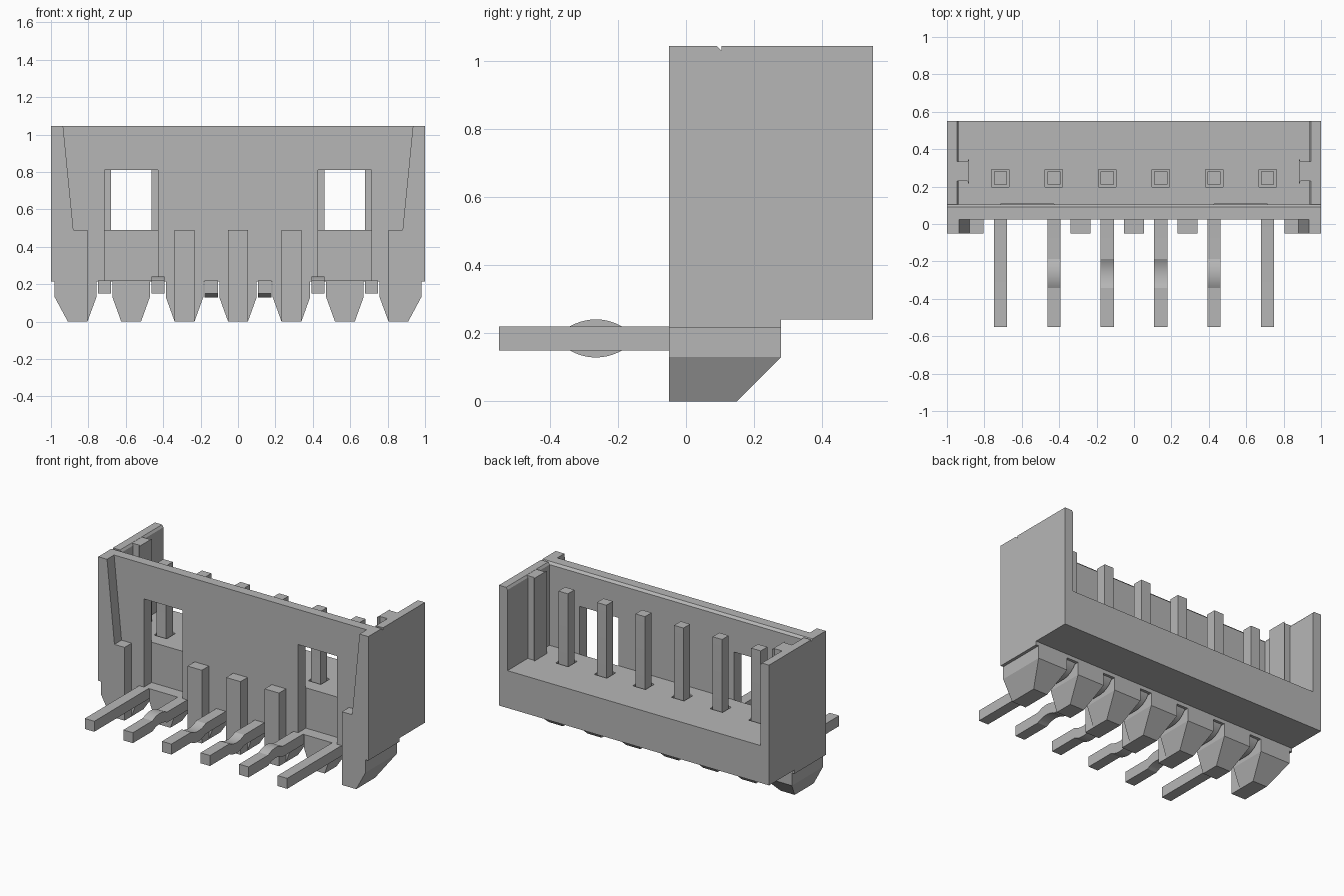
import bpy, bmesh, math
from mathutils import Vector

if "Cube" in bpy.data.objects:
    bpy.data.objects.remove(bpy.data.objects["Cube"])

grey = bpy.data.materials.new("light_grey")
grey.use_nodes = True
COLOR = (0.47, 0.47, 0.47, 1)
grey.diffuse_color = COLOR
grey.node_tree.nodes["Principled BSDF"].inputs["Base Color"].default_value = COLOR


def finish(name, bm):
    bmesh.ops.recalc_face_normals(bm, faces=bm.faces)
    me = bpy.data.meshes.new(name)
    bm.to_mesh(me)
    bm.free()
    me.materials.append(grey)
    ob = bpy.data.objects.new(name, me)
    bpy.context.collection.objects.link(ob)
    return ob


def prism(name, pts, axis, a, b):
    """Extrude a 2D outline along an axis from a to b."""
    place = {"x": lambda p, t: (t, p[0], p[1]),
             "y": lambda p, t: (p[0], t, p[1]),
             "z": lambda p, t: (p[0], p[1], t)}[axis]
    bm = bmesh.new()
    face = bm.faces.new([bm.verts.new(place(p, a)) for p in pts])
    out = bmesh.ops.extrude_face_region(bm, geom=[face])
    move = Vector(place((0, 0), b - a))
    bmesh.ops.translate(bm, vec=move,
                        verts=[v for v in out["geom"] if isinstance(v, bmesh.types.BMVert)])
    return finish(name, bm)


def box(name, x0, x1, y0, y1, z0, z1):
    return prism(name, [(x0, y0), (x1, y0), (x1, y1), (x0, y1)], "z", z0, z1)


def foot(name, x0, x1, bx0, bx1):
    """Upright block whose lower half tapers on three sides."""
    bm = bmesh.new()
    for z, a, b, back in ((0.22, x0, x1, 0.28), (0.13, x0, x1, 0.28), (0, bx0, bx1, 0.15)):
        for x, y in ((a, 0.025), (b, 0.025), (b, back), (a, back)):
            bm.verts.new((x, y, z))
    bmesh.ops.convex_hull(bm, input=bm.verts)
    bmesh.ops.dissolve_limit(bm, angle_limit=0.01, verts=bm.verts, edges=bm.edges)
    return finish(name, bm)


PIN_X = [(i - 2.5) * 0.2857 for i in range(6)]

# Housing: front wall and base in one section
housing = prism("housing", [(0.025, 0.215), (0.28, 0.215), (0.28, 0.24), (0.55, 0.24),
                            (0.55, 0.49), (0.105, 0.49), (0.105, 1.03), (0.09, 1.045),
                            (0.025, 1.045)], "x", -1, 1)

# Windows with slots below them, and shallow sockets round the pins
cutters = [box("window_cutter", c - 0.143, c + 0.143, -0.1, 0.106, 0.22, 0.81)
           for c in (-0.571, 0.571)]
cutters += [box("socket_cutter", x - 0.047, x + 0.047, 0.198, 0.292, 0.46, 0.6) for x in PIN_X]
bpy.context.view_layer.objects.active = housing
for cutter in cutters:
    mod = housing.modifiers.new("cut", "BOOLEAN")
    mod.operation = "DIFFERENCE"
    mod.solver = "EXACT"
    mod.object = cutter
    bpy.ops.object.modifier_apply(modifier=mod.name)
    bpy.data.objects.remove(cutter)

# Mirrored ends
for s, side in ((1, "left"), (-1, "right")):
    def m(pts):
        return [(x * s, v) for x, v in pts]
    prism(side + "_side_wall", m([(1, 0.49), (1, 1.045), (0.947, 1.045), (0.937, 1.03),
                                  (0.937, 0.49)]), "y", 0.105, 0.55)
    prism(side + "_guide_rib", m([(0.96, 0.23), (0.89, 0.23), (0.882, 0.21), (0.882, 0.35),
                                  (0.89, 0.335), (0.96, 0.335)]), "z", 0.49, 1.044)
    prism(side + "_front_flange", m([(1, 1.045), (0.935, 1.045), (0.88, 0.49), (0.805, 0.49),
                                     (0.805, 0), (0.91, 0), (0.98, 0.13), (0.98, 0.215),
                                     (1, 0.215)]), "y", -0.05, 0.025)
    foot(side + "_outer_foot", s * 0.98, s * 0.757, s * 0.91, s * 0.805)

# Inner feet, with front ribs on the middle three
for i in range(-2, 3):
    x = i * 0.2857
    foot(f"foot_{i + 3}", x - 0.1, x + 0.1, x - 0.053, x + 0.053)
    if abs(i) < 2:
        box(f"front_rib_{i + 2}", x - 0.053, x + 0.053, -0.05, 0.025, 0, 0.49)


def arc(cy, cz, r, a0, a1, n=10):
    return [(cy + r * math.cos(math.radians(a0 + (a1 - a0) * k / n)),
             cz + r * math.sin(math.radians(a0 + (a1 - a0) * k / n))) for k in range(n + 1)]


# Bent pins; the inner four carry a raised or lowered kink
HALF, RISE = 0.077, 0.021
R = (HALF ** 2 + RISE ** 2) / (2 * RISE)
SPAN = math.degrees(math.asin(HALF / R))
bump = arc(-0.265, RISE - R, R, 90 + SPAN, 90 - SPAN)
for i, (x, kink) in enumerate(zip(PIN_X, (0, 1, -1, -1, 1, 0))):
    mid = [(y, z * kink) for y, z in bump] if kink else []
    upper = [(-0.55, 0.22)] + [(y, 0.22 + z) for y, z in mid]
    upper += arc(0.15, 0.28, 0.06, -90, 0) + [(0.21, 0.97)]
    lower = [(-0.55, 0.15)] + [(y, 0.15 + z) for y, z in mid]
    lower += arc(0.15, 0.28, 0.13, -90, 0) + [(0.28, 0.97)]
    pin = prism(f"pin_{i + 1}", upper + lower[::-1], "x", x - 0.035, x + 0.035)
    bpy.ops.object.select_all(action="DESELECT")
    pin.select_set(True)
    bpy.context.view_layer.objects.active = pin
    bpy.ops.object.shade_smooth_by_angle(angle=math.radians(25))
